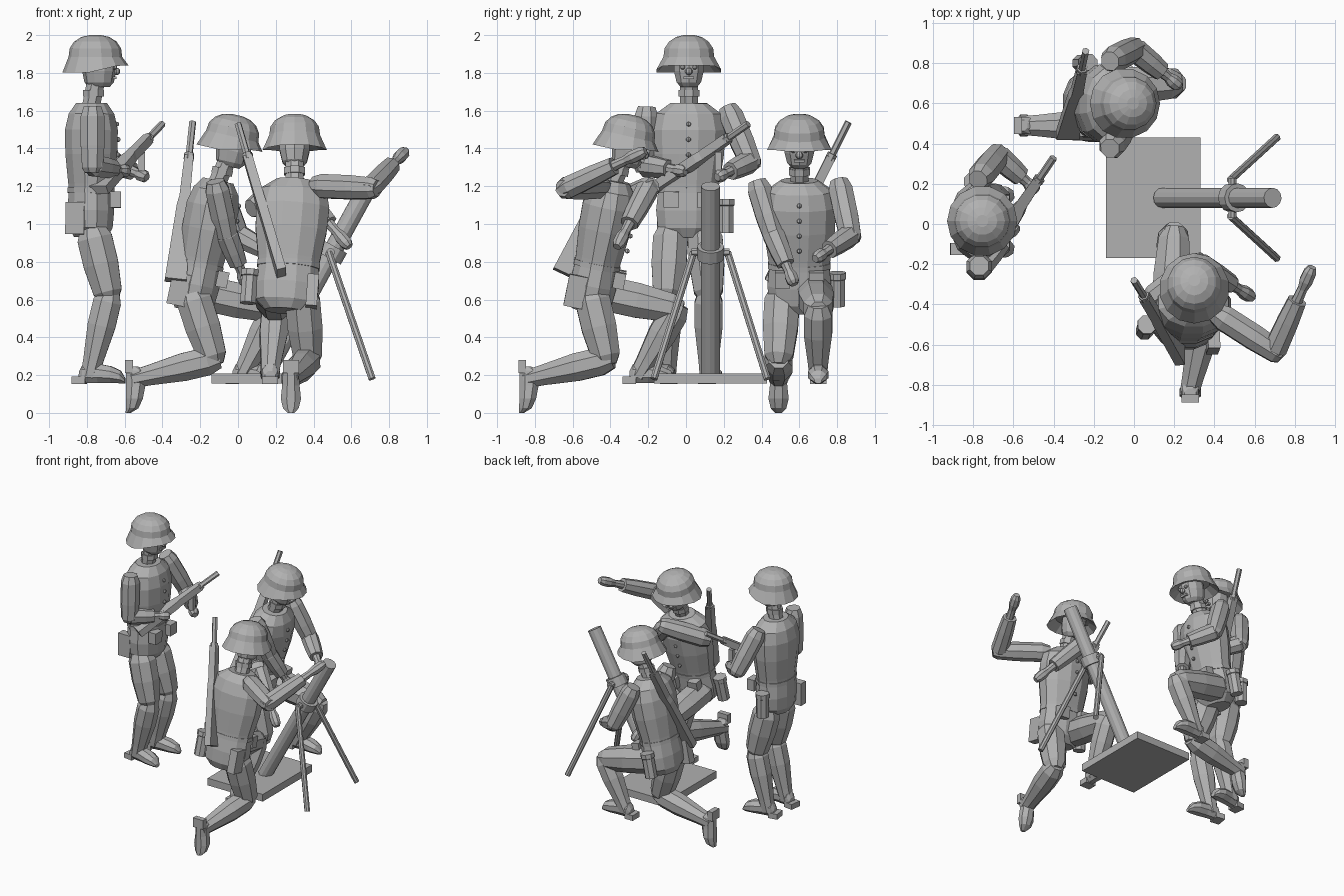
import bpy, bmesh, math
from mathutils import Vector as V, Matrix

cube = bpy.data.objects.get("Cube")
if cube:
    bpy.data.objects.remove(cube)

grey = bpy.data.materials.new("plain grey")
grey.use_nodes = True
grey.diffuse_color = (0.44, 0.44, 0.44, 1)
grey.node_tree.nodes["Principled BSDF"].inputs["Base Color"].default_value = (0.44, 0.44, 0.44, 1)


def finish(name, bm):
    bmesh.ops.recalc_face_normals(bm, faces=bm.faces)
    mesh = bpy.data.meshes.new(name)
    bm.to_mesh(mesh)
    bm.free()
    mesh.materials.append(grey)
    ob = bpy.data.objects.new(name, mesh)
    bpy.context.collection.objects.link(ob)
    return ob


def loft(name, rings, u, v, n=8, turn=0.5):
    """Skin a row of (centre, half u, half v) rings and cap the ends."""
    bm = bmesh.new()
    loops = []
    for c, a, b in rings:
        angles = [(i + turn) * math.tau / n for i in range(n)]
        loops.append([bm.verts.new(c + u * a * math.cos(t) + v * b * math.sin(t)) for t in angles])
    for low, high in zip(loops, loops[1:]):
        for i in range(n):
            j = (i + 1) % n
            bm.faces.new((low[i], low[j], high[j], high[i]))
    bm.faces.new(loops[0])
    bm.faces.new(loops[-1])
    return finish(name, bm)


def tube(name, p, q, radii, n=8):
    """Round bar from p to q; radii are (fraction, radius) pairs."""
    p, q = V(p), V(q)
    d = (q - p).normalized()
    u = d.orthogonal().normalized()
    return loft(name, [(p.lerp(q, t), r, r) for t, r in radii], u, d.cross(u), n)


def box(name, centre, size, axes):
    bm = bmesh.new()
    rot = Matrix(axes).transposed().to_4x4()
    scale = Matrix.Diagonal((*size, 1))
    bmesh.ops.create_cube(bm, size=1, matrix=Matrix.Translation(centre) @ rot @ scale)
    return finish(name, bm)


def ball(name, centre, r):
    bm = bmesh.new()
    bmesh.ops.create_uvsphere(bm, u_segments=8, v_segments=5, radius=r, matrix=Matrix.Translation(centre))
    return finish(name, bm)


def frame(up, fwd):
    up = V(up).normalized()
    fwd = V(fwd)
    fwd = (fwd - up * fwd.dot(up)).normalized()
    return fwd, up.cross(fwd), up


def foot(name, ankle, toe, up):
    f, s, u = frame(up, toe)
    a = V(ankle)
    shape = [(-0.06, 0.03, 0.035), (-0.04, 0.045, 0.055), (0.04, 0.05, 0.055),
             (0.11, 0.058, 0.048), (0.16, 0.045, 0.036), (0.185, 0.02, 0.015)]
    loft(name, [(a + f * d + u * (h - 0.066), w, h) for d, w, h in shape], s, u)
    box(name + "_heel", a - f * 0.06 - u * 0.047, (0.07, 0.085, 0.04), (f, s, u))


def leg(name, hip, knee, ankle, toe, up):
    tube(name + "_thigh", hip, knee, [(-0.1, 0.07), (0.08, 0.1), (0.5, 0.1), (0.94, 0.082), (1.08, 0.05)])
    tube(name + "_shin", knee, ankle, [(-0.08, 0.055), (0.08, 0.08), (0.4, 0.08), (0.85, 0.058), (1.08, 0.05)])
    foot(name + "_boot", ankle, toe, up)


def arm(name, shoulder, elbow, hand):
    shoulder, elbow, hand = V(shoulder), V(elbow), V(hand)
    tube(name + "_upper", shoulder, elbow, [(-0.2, 0.05), (0, 0.068), (0.6, 0.068), (1.05, 0.06), (1.15, 0.045)])
    wrist = elbow.lerp(hand, 0.62)
    tube(name + "_forearm", elbow, wrist, [(-0.15, 0.04), (0.05, 0.062), (0.6, 0.058), (1, 0.05)])
    tube(name + "_hand", wrist, hand, [(-0.1, 0.03), (0.4, 0.026), (0.65, 0.036), (0.95, 0.034), (1.1, 0.022)])


def rifle(name, muzzle, butt, side):
    m, b = V(muzzle), V(butt)
    s, w, d = frame(b - m, side)
    size = (b - m).length
    tube(name + "_barrel", m, b, [(0, 0.019), (0.55, 0.019)], 6)
    tube(name + "_band", m, b, [(0.2, 0.028), (0.24, 0.028)], 6)
    stock = [(0.22, 0.034), (0.48, 0.04), (0.53, 0.052), (0.65, 0.06), (1, 0.082)]
    loft(name + "_stock", [(m + d * t * size, 0.035, h) for t, h in stock], s, w, 4)


def soldier(name, pelvis, neck, fwd, nod):
    """Body, head, helmet and kit from pelvis base to neck base."""
    p, q = V(pelvis), V(neck)
    f, s, u = frame(q - p, fwd)
    torso = [(0, 0.11, 0.09), (0.07, 0.165, 0.12), (0.2, 0.175, 0.128), (0.34, 0.165, 0.122),
             (0.4, 0.17, 0.125), (0.62, 0.195, 0.142), (0.8, 0.2, 0.145), (0.92, 0.18, 0.125), (1, 0.1, 0.085)]
    loft(name + "_torso", [(p.lerp(q, t), w, d) for t, w, d in torso], s, f, 12)
    loft(name + "_belt", [(p.lerp(q, t), 0.172, 0.128) for t in (0.33, 0.37)], s, f, 12)
    for i in range(4):
        ball(name + "_button", p.lerp(q, 0.5 + 0.115 * i) + f * (0.142 - 0.008 * (i == 3)), 0.013)
    # kit on the belt
    for side in (-1, 1):
        box(name + "_pouch", p.lerp(q, 0.28) + f * 0.13 + s * side * 0.09, (0.06, 0.08, 0.085), (f, s, u))
    hip = p.lerp(q, 0.16) + s * 0.2 - f * 0.02
    tube(name + "_canister", hip - u * 0.09, hip + u * 0.09, [(0, 0.045), (0.8, 0.045), (0.82, 0.05), (1, 0.05)])
    box(name + "_bag", p.lerp(q, 0.14) - s * 0.135 - f * 0.085, (0.1, 0.06, 0.17), (f, s, u))
    # head
    f, s, u = frame(V((0, 0, 1)) + V(fwd) * nod, fwd)
    loft(name + "_neck", [(q + u * h + f * h * 0.2, 0.052, 0.052) for h in (-0.02, 0.13)], s, f)
    loft(name + "_collar", [(q + u * h + f * 0.01, 0.06, 0.06) for h in (0.035, 0.07)], s, f)
    c = q + f * 0.04
    head = [(0.085, 0.045, 0.055), (0.11, 0.068, 0.078), (0.17, 0.083, 0.09), (0.25, 0.085, 0.092)]
    loft(name + "_head", [(c + u * h, w, d) for h, w, d in head], s, f, 10)
    ball(name + "_nose", c + u * 0.168 + f * 0.092, 0.02)
    box(name + "_mouth", c + u * 0.135 + f * 0.08, (0.025, 0.055, 0.014), (f, s, u))
    for side in (-1, 1):
        ball(name + "_eye", c + u * 0.19 + f * 0.082 + s * side * 0.032, 0.013)
    # helmet, with a rim that rises at the front
    c = q + f * 0.02
    shell = [(0.22, 0.12, 0.12), (0.17, 0.175, 0.175), (0.245, 0.138, 0.142), (0.29, 0.132, 0.136),
             (0.325, 0.108, 0.113), (0.35, 0.07, 0.075), (0.36, 0.03, 0.03)]
    helmet = loft(name + "_helmet", [(c + u * h, w, d) for h, w, d in shell], s, f, 14)
    for v in helmet.data.vertices:
        h, ahead = (v.co - c).dot(u), (v.co - c).dot(f)
        if h < 0.175:
            v.co += u * 0.03 * max(-0.3, min(1, ahead * 8))


X, Y, Z = V((1, 0, 0)), V((0, 1, 0)), V((0, 0, 1))

# standing soldier
soldier("standing", (-0.78, 0.01, 0.93), (-0.775, 0.015, 1.64), X, 0)
for side, label in ((-1, "right"), (1, "left")):
    leg("standing_" + label, (-0.765, 0.01 + side * 0.09, 0.95), (-0.685, 0.01 + side * 0.11, 0.62),
        (-0.78, 0.01 + side * 0.11, 0.22), X + Y * side * 0.15, Z)
arm("standing_right", (-0.77, -0.21, 1.57), (-0.77, -0.22, 1.31), (-0.59, -0.01, 1.28))
arm("standing_left", (-0.76, 0.24, 1.57), (-0.68, 0.34, 1.33), (-0.49, 0.17, 1.25))
rifle("standing_gun", (-0.40, 0.33, 1.53), (-0.74, -0.17, 1.18), Z)
box("standing_magazine", (-0.51, 0.17, 1.33), (0.035, 0.035, 0.1), (X, Y, Z))

# kneeling loader
soldier("loader", (0.25, -0.52, 0.54), (0.30, -0.38, 1.23), Y, 0.23)
leg("loader_left", (0.18, -0.46, 0.64), (0.2, -0.05, 0.55), (0.17, -0.24, 0.22), Y, Z)
leg("loader_right", (0.34, -0.5, 0.62), (0.37, -0.42, 0.28), (0.28, -0.82, 0.185), Y * 0.35 - Z, Y)
arm("loader_right", (0.45, -0.47, 1.2), (0.70, -0.63, 1.19), (0.88, -0.23, 1.38))
arm("loader_left", (0.11, -0.36, 1.1), (0.32, -0.2, 1.19), (0.58, -0.36, 0.89))
rifle("loader_rifle", (0.0, -0.28, 1.53), (0.23, -0.65, 0.74), -X)

# kneeling helper
soldier("helper", (-0.25, 0.6, 0.54), (-0.105, 0.6, 1.23), X, 0.23)
leg("helper_left", (-0.20, 0.68, 0.64), (0.2, 0.7, 0.55), (0.03, 0.7, 0.22), X, Z)
leg("helper_right", (-0.24, 0.51, 0.62), (-0.13, 0.49, 0.28), (-0.53, 0.49, 0.185), X * 0.35 - Z, X)
arm("helper_right", (-0.11, 0.39, 1.18), (-0.06, 0.46, 0.95), (0.04, 0.57, 0.69))
arm("helper_left", (-0.1, 0.82, 1.18), (0.0, 0.87, 0.94), (0.22, 0.69, 0.82))
rifle("helper_rifle", (-0.24, 0.86, 1.54), (-0.33, 0.44, 0.7), Y)

# mortar
box("base_plate", (0.095, 0.13, 0.182), (0.47, 0.6, 0.055), (X, Y, Z))
low, high = V((0.14, 0.13, 0.2)), V((0.69, 0.13, 1.2))
tube("mortar_tube", low, high, [(0, 0.05), (1, 0.05)], 12)
tube("mortar_collar", low, high, [(0.62, 0.072), (0.68, 0.072)], 12)
tube("mortar_crossbar", (0.49, 0.03, 0.85), (0.49, 0.23, 0.85), [(0, 0.022), (1, 0.022)])
for side in (-1, 1):
    tube("bipod_leg", (0.48, 0.13 + side * 0.09, 0.85), (0.71, 0.13 + side * 0.3, 0.18), [(0, 0.02), (1, 0.02)])
